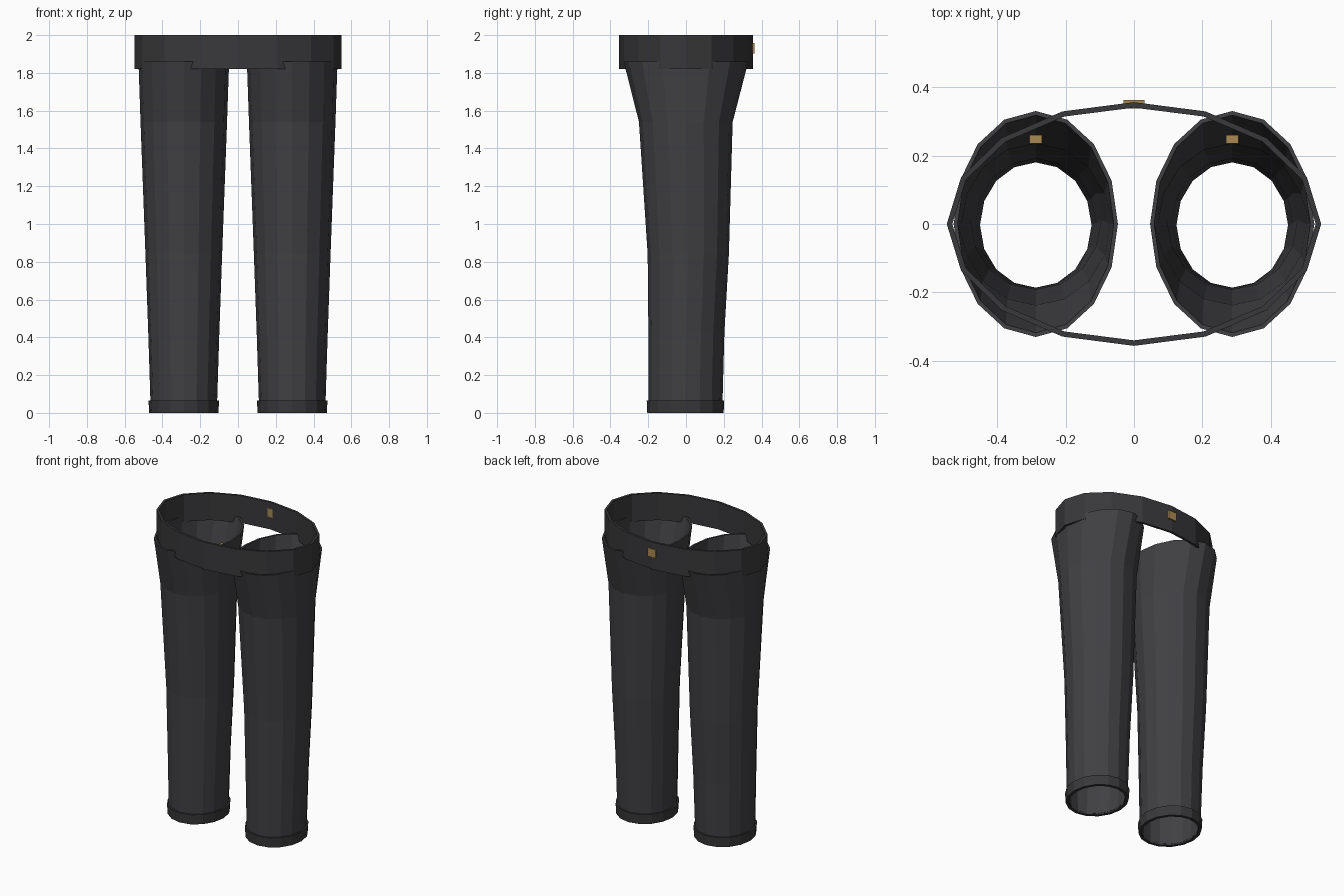
import bpy, bmesh, math

if "Cube" in bpy.data.objects:
    bpy.data.objects.remove(bpy.data.objects["Cube"])

SIDES = 16


def material(name, rgb):
    m = bpy.data.materials.new(name)
    m.diffuse_color = (*rgb, 1)
    m.use_nodes = True
    m.node_tree.nodes["Principled BSDF"].inputs["Base Color"].default_value = m.diffuse_color
    return m


CLOTH = material("charcoal cloth", (0.052, 0.050, 0.056))
TRIM = material("dark trim", (0.040, 0.039, 0.042))
BRASS = material("brass", (0.40, 0.25, 0.085))


def finish(bm, name, mat):
    bmesh.ops.recalc_face_normals(bm, faces=bm.faces)
    me = bpy.data.meshes.new(name)
    bm.to_mesh(me)
    bm.free()
    me.materials.append(mat)
    ob = bpy.data.objects.new(name, me)
    bpy.context.collection.objects.link(ob)
    return ob


def tube(name, cx, rings, wall, mat):
    """Open elliptical tube with a wall; rings are (z, x radius, y radius, y centre)."""
    bm = bmesh.new()
    loops = []
    # Up the outside, then back down the inside
    for inset, order in ((0, rings), (wall, rings[::-1])):
        for z, rx, ry, cy in order:
            loops.append([bm.verts.new((
                cx + (rx - inset) * math.cos(2 * math.pi * i / SIDES),
                cy + (ry - inset) * math.sin(2 * math.pi * i / SIDES), z))
                for i in range(SIDES)])
    for a, b in zip(loops, loops[1:] + loops[:1]):
        for i in range(SIDES):
            j = (i + 1) % SIDES
            bm.faces.new((a[i], a[j], b[j], b[i]))
    return finish(bm, name, mat)


def box(name, centre, size, mat):
    bm = bmesh.new()
    bmesh.ops.create_cube(bm, size=1)
    bmesh.ops.scale(bm, vec=size, verts=bm.verts)
    bmesh.ops.translate(bm, vec=centre, verts=bm.verts)
    return finish(bm, name, mat)


# Leg shape: tapered, with a fuller calf at the back and a flared seat
LEG = [(0.01, 0.175, 0.195, -0.003),
       (0.42, 0.188, 0.201, 0.002),
       (0.84, 0.203, 0.215, 0.012),
       (1.54, 0.229, 0.248, -0.001),
       (1.86, 0.240, 0.330, 0.0)]
CUFF = [(0.0, 0.183, 0.202, -0.003),
        (0.065, 0.187, 0.205, -0.003)]

for side, sx in (("left", -1), ("right", 1)):
    x = 0.287 * sx
    tube(side + "_leg", x, LEG, 0.012, CLOTH)
    tube(side + "_cuff", x, CUFF, 0.019, TRIM)
    # Back pocket button
    box(side + "_pocket_button", (x, 0.247, 1.655), (0.037, 0.025, 0.05), BRASS)

# Waistband
tube("waistband", 0, [(1.82, 0.547, 0.356, 0), (2.0, 0.547, 0.356, 0)], 0.016, TRIM)

# Rear waistband plate
box("waistband_plate", (0, 0.350, 1.93), (0.06, 0.025, 0.055), BRASS)
